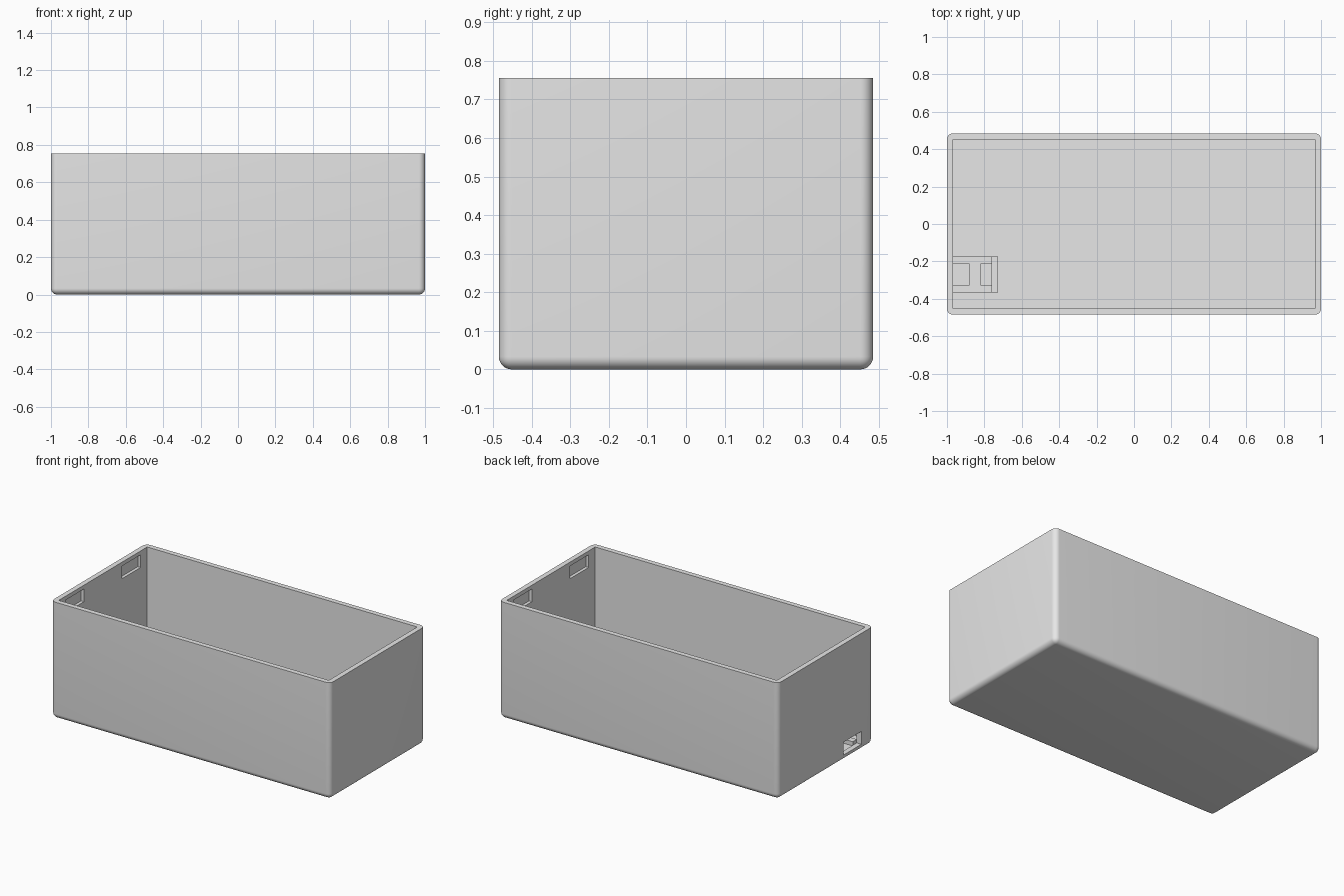
import bpy
import bmesh
import math
from mathutils import Vector

cube = bpy.data.objects.get("Cube")
if cube:
    bpy.data.objects.remove(cube, do_unlink=True)

# Overall dimensions
HALF_X, HALF_Y, HEIGHT = 1.0, 0.485, 0.755
WALL = 0.033

plastic = bpy.data.materials.new("grey_plastic")
plastic.use_nodes = True
plastic.diffuse_color = (0.8, 0.8, 0.8, 1)
plastic.node_tree.nodes["Principled BSDF"].inputs["Base Color"].default_value = (0.8, 0.8, 0.8, 1)


def box(name, low, high, round_edges=None):
    """Box between two corners; round_edges picks the edges to round."""
    low, high = Vector(low), Vector(high)
    bm = bmesh.new()
    bmesh.ops.create_cube(bm, size=1)
    for v in bm.verts:
        v.co = [(low[i] + high[i]) / 2 + v.co[i] * (high[i] - low[i]) for i in range(3)]
    if round_edges:
        bmesh.ops.bevel(bm, geom=[e for e in bm.edges if round_edges(e)], offset=WALL,
                        segments=8, profile=0.5, affect='EDGES')
    mesh = bpy.data.meshes.new(name)
    bm.to_mesh(mesh)
    bm.free()
    mesh.materials.append(plastic)
    obj = bpy.data.objects.new(name, mesh)
    bpy.context.collection.objects.link(obj)
    return obj


def cut(target, low, high):
    """Subtract a box from the target."""
    cutter = box("cutter", low, high)
    cutter.hide_render = True
    mod = target.modifiers.new("cut", 'BOOLEAN')
    mod.operation, mod.solver, mod.object = 'DIFFERENCE', 'EXACT', cutter
    bpy.context.view_layer.objects.active = target
    bpy.ops.object.modifier_apply(modifier=mod.name)
    bpy.data.objects.remove(cutter, do_unlink=True)


# Case: all edges rounded except the top rim
shell = box("case_shell", (-HALF_X, -HALF_Y, 0), (HALF_X, HALF_Y, HEIGHT),
            lambda e: min(v.co.z for v in e.verts) < HEIGHT / 2)

# Hollow interior
IN_X, IN_Y = HALF_X - WALL, HALF_Y - WALL
cut(shell, (-IN_X, -IN_Y, WALL), (IN_X, IN_Y, HEIGHT + 0.1))

# Blind lid catches inside both end walls
for sx in (-1, 1):
    for y in (-0.29, 0.29):
        xs = sorted((sx * (IN_X - 0.05), sx * (IN_X + 0.02)))
        cut(shell, (xs[0], y - 0.095, 0.648), (xs[1], y + 0.095, 0.73))

# Cable port through the end wall
PORT_Y = -0.27
cut(shell, (-HALF_X - 0.1, PORT_Y - 0.095, 0.037), (-IN_X + 0.01, PORT_Y + 0.085, 0.12))

bpy.ops.object.select_all(action='DESELECT')
shell.select_set(True)
bpy.context.view_layer.objects.active = shell
bpy.ops.object.shade_smooth_by_angle(angle=math.radians(30))

# Circuit board cradle behind the port: two rails, a cross bar and an end stop
BASE = WALL - 0.005
for side, name in ((-1, "cradle_rail_front"), (1, "cradle_rail_back")):
    ys = sorted((PORT_Y + side * 0.055, PORT_Y + side * 0.096))
    box(name, (-IN_X, ys[0], BASE), (-0.76, ys[1], 0.06))
box("cradle_cross_bar", (-0.88, PORT_Y - 0.055, BASE), (-0.82, PORT_Y + 0.055, 0.06))
box("cradle_end_stop", (-0.762, PORT_Y - 0.096, BASE), (-0.727, PORT_Y + 0.096, 0.1))
